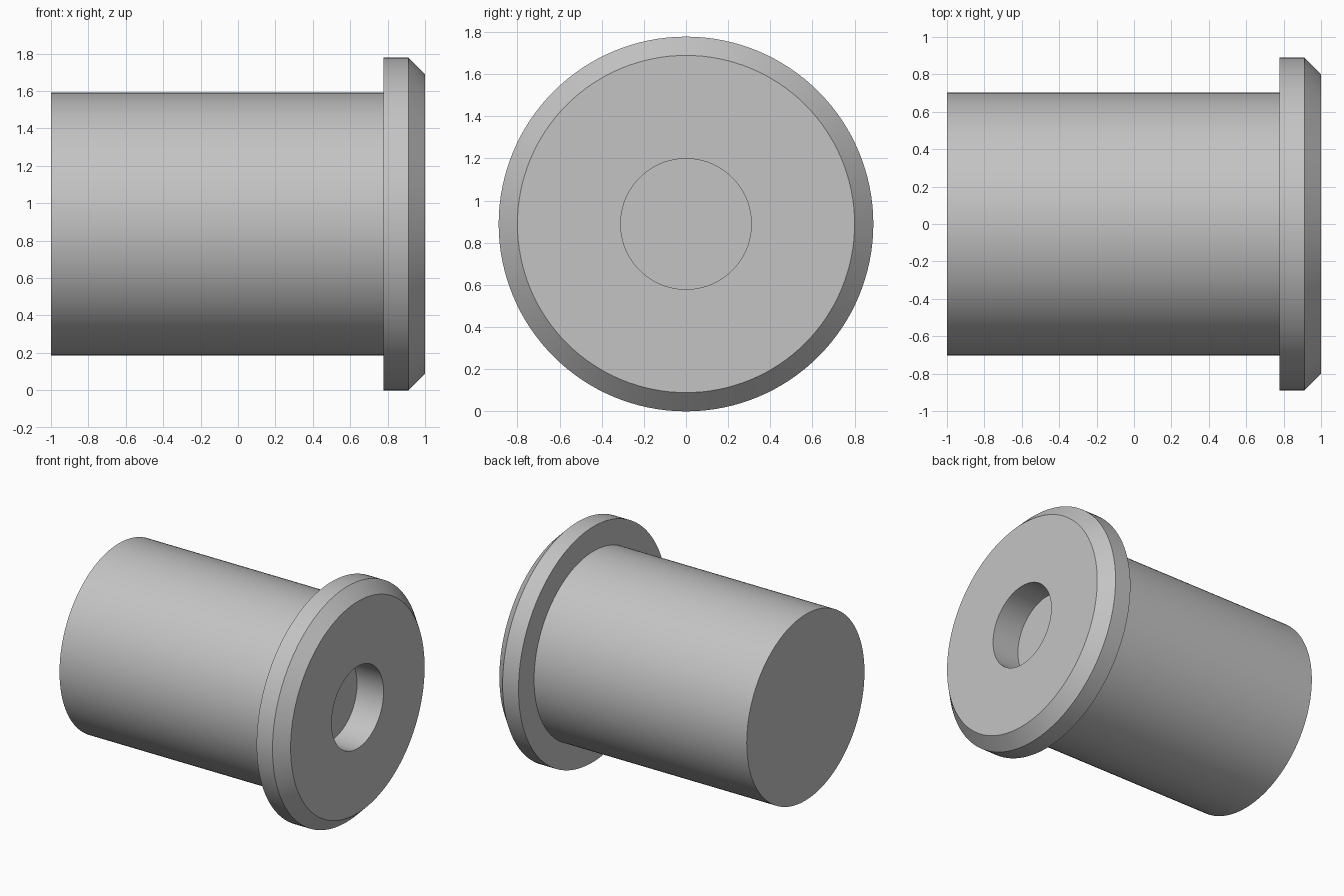
import bpy
import bmesh
import math

cube = bpy.data.objects.get("Cube")
if cube:
    bpy.data.objects.remove(cube, do_unlink=True)

SEGMENTS = 128
FLANGE_RADIUS = 0.889
BODY_RADIUS = 0.703
HOLE_RADIUS = 0.31
CHAMFER = 0.089
SHOULDER_X = 0.778

# Plain grey metal
grey = bpy.data.materials.new("grey")
grey.use_nodes = True
colour = (0.55, 0.55, 0.55, 1)
grey.diffuse_color = colour
grey.node_tree.nodes["Principled BSDF"].inputs["Base Color"].default_value = colour


def lathe(name, profile):
    """Spin (x, radius) points around the horizontal axis."""
    bm = bmesh.new()
    verts = [bm.verts.new((x, 0, r)) for x, r in profile]
    edges = [bm.edges.new(pair) for pair in zip(verts, verts[1:])]
    bmesh.ops.spin(bm, geom=verts + edges, cent=(0, 0, 0), axis=(1, 0, 0),
                   angle=math.tau, steps=SEGMENTS, use_merge=True)
    bmesh.ops.remove_doubles(bm, verts=bm.verts, dist=1e-5)
    bmesh.ops.recalc_face_normals(bm, faces=bm.faces)
    mesh = bpy.data.meshes.new(name)
    bm.to_mesh(mesh)
    bm.free()
    mesh.materials.append(grey)
    obj = bpy.data.objects.new(name, mesh)
    bpy.context.collection.objects.link(obj)
    obj.location.z = FLANGE_RADIUS
    bpy.ops.object.select_all(action="DESELECT")
    obj.select_set(True)
    bpy.context.view_layer.objects.active = obj
    bpy.ops.object.shade_smooth_by_angle(angle=math.radians(30))
    return obj


# Solid shank, chamfered flange and blind hole as one turned part
lathe("flanged_plug", [
    (-1, 0),
    (-1, BODY_RADIUS),
    (SHOULDER_X, BODY_RADIUS),
    (SHOULDER_X, FLANGE_RADIUS),
    (1 - CHAMFER, FLANGE_RADIUS),
    (1, FLANGE_RADIUS - CHAMFER),
    (1, HOLE_RADIUS),
    (SHOULDER_X, HOLE_RADIUS),
    (SHOULDER_X, 0),
])
